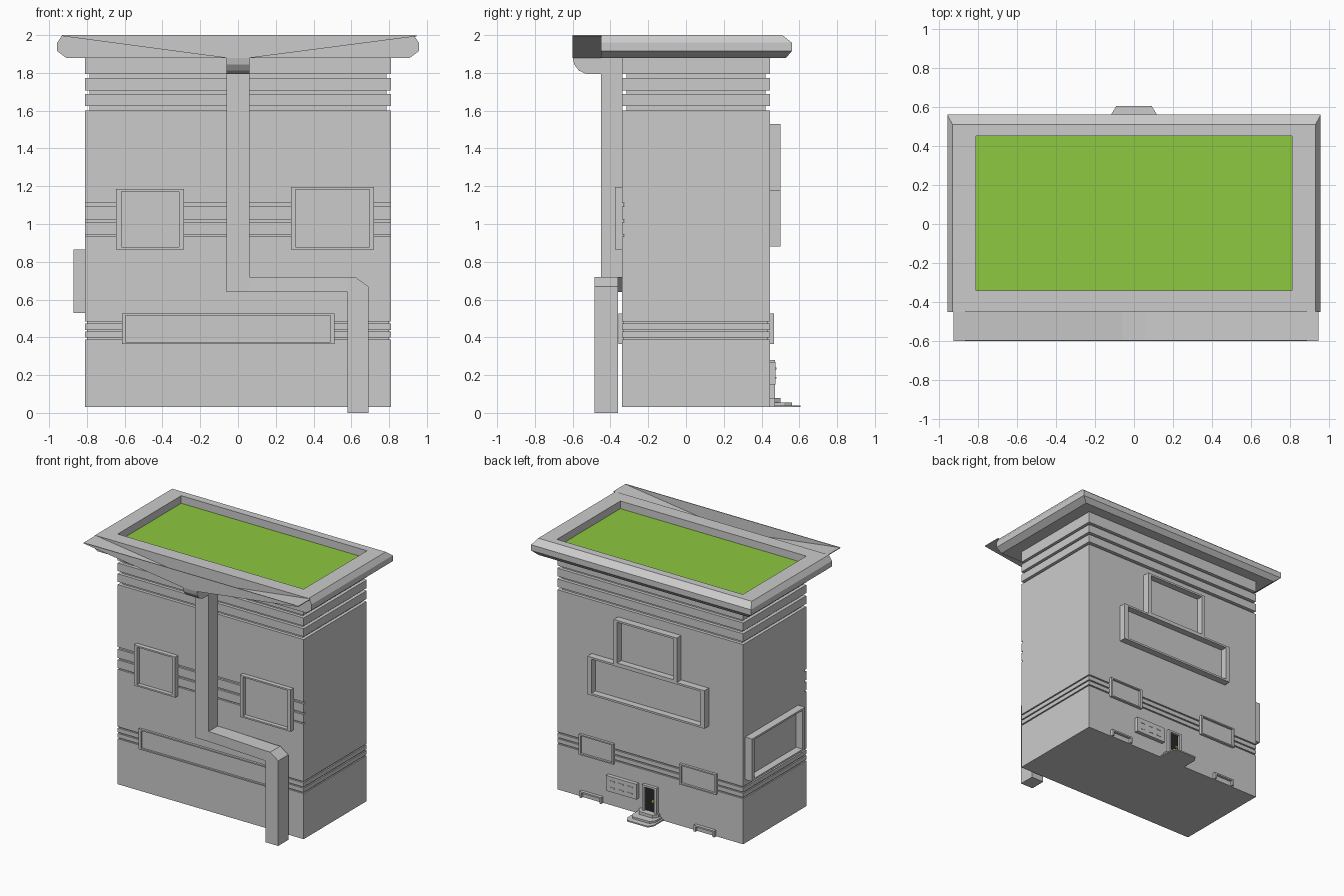
import bpy, bmesh

if "Cube" in bpy.data.objects:
    bpy.data.objects.remove(bpy.data.objects["Cube"])

def material(name, rgb):
    m = bpy.data.materials.new(name)
    m.diffuse_color = (*rgb, 1)
    m.use_nodes = True
    m.node_tree.nodes["Principled BSDF"].inputs["Base Color"].default_value = m.diffuse_color
    return m

GREEN = material("roof_green", (0.27, 0.58, 0.05))
BLACK = material("door_black", (0.02, 0.02, 0.02))
YELLOW = material("knob_yellow", (0.75, 0.7, 0.08))

def finish(name, bm, mat=None):
    bmesh.ops.recalc_face_normals(bm, faces=bm.faces)
    me = bpy.data.meshes.new(name)
    bm.to_mesh(me)
    bm.free()
    ob = bpy.data.objects.new(name, me)
    bpy.context.collection.objects.link(ob)
    if mat:
        me.materials.append(mat)
    return ob

def loft(name, rings, mat=None):
    """Skin a stack of equal-length loops and cap both ends."""
    bm = bmesh.new()
    vs = [[bm.verts.new(p) for p in r] for r in rings]
    n = len(rings[0])
    for a, b in zip(vs, vs[1:]):
        for i in range(n):
            j = (i + 1) % n
            bm.faces.new((a[i], a[j], b[j], b[i]))
    bm.faces.new(vs[0])
    bm.faces.new(vs[-1])
    return finish(name, bm, mat)

def rect(x0, x1, y0, y1, z):
    return [(x0, y0, z), (x1, y0, z), (x1, y1, z), (x0, y1, z)]

def box(name, x0, x1, y0, y1, z0, z1, mat=None):
    return loft(name, [rect(x0, x1, y0, y1, z0), rect(x0, x1, y0, y1, z1)], mat)

def prism_y(name, pts, y0, y1):
    return loft(name, [[(x, y, z) for x, z in pts] for y in (y0, y1)])

def frame(name, to3d, u0, u1, z0, z1, depth, side, bar, bottom=True):
    """Window surround on a wall; to3d maps (u, distance out of wall, z)."""
    def part(suffix, a, b, c, d, h):
        loft(name + suffix, [[to3d(a, o, c), to3d(b, o, c), to3d(b, o, d), to3d(a, o, d)]
                             for o in (-0.012, h)])
    part("_side_a", u0, u0 + side, z0, z1, depth)
    part("_side_b", u1 - side, u1, z0, z1, depth)
    part("_top", u0 + side, u1 - side, z1 - bar, z1, depth)
    if bottom:
        part("_sill", u0 + side, u1 - side, z0, z0 + bar, depth)
    part("_pane", u0 + side, u1 - side, z0, z1 - bar, 0.003)

X, YF, YB = 0.81, -0.34, 0.445
front = lambda u, o, z: (u, YF - o, z)
back = lambda u, o, z: (u, YB + o, z)
left = lambda u, o, z: (-X - o, u, z)

# Tower body with grooves: (z low, z high, inset all round, inset on front only)
grooves = [(0.388, 0.398, 0.01, 0), (0.43, 0.44, 0.01, 0), (0.473, 0.483, 0.01, 0),
           (0.935, 0.945, 0, 0.015), (1.01, 1.025, 0, 0.015), (1.093, 1.11, 0, 0.015),
           (1.602, 1.624, 0.025, 0), (1.687, 1.708, 0.025, 0), (1.772, 1.793, 0.025, 0)]
def body_ring(z, i=0, f=0):
    return rect(-X + i, X - i, YF + i + f, YB - i, z)
rings = [body_ring(0.03)]
for a, b, i, f in grooves:
    rings += [body_ring(a), body_ring(a, i, f), body_ring(b, i, f), body_ring(b)]
loft("tower_body", rings + [body_ring(1.89)])

# Roof cornice with a sunken lawn
cornice = [(1.88, 0.91, 0.53), (1.915, 0.957, 0.56), (1.96, 0.957, 0.56), (2.0, 0.93, 0.51)]
rings = [rect(-w, w, -0.45, y, z) for z, w, y in cornice]
rings += [rect(-X, X, YF, 0.45, 2.0), rect(-X, X, YF, 0.45, 1.935)]
loft("roof_cornice", rings)
box("roof_lawn", -X, X, YF, 0.45, 1.93, 1.94, GREEN)

# Funnel gutter: sloped floor and thin front wall
vee = [(-0.925, 2.0), (-0.06, 1.885), (0.06, 1.885), (0.945, 2.0)]
prism_y("gutter_floor", vee + [(x, z - 0.006) for x, z in reversed(vee)], -0.6, -0.448)
prism_y("gutter_front", vee, -0.6, -0.594)

# Drop head below the gutter
head = [(-0.6, 1.882), (-0.592, 1.845), (-0.567, 1.812), (-0.53, 1.795), (-0.44, 1.795), (-0.44, 1.882)]
loft("drop_head", [[(x, y, z) for y, z in head] for x in (-0.06, 0.06)])

# Downpipe: upper run, skewed cross run, lower run with cut elbow
box("downpipe_upper", -0.06, 0.06, -0.45, -0.335, 0.64, 1.885)
loft("downpipe_cross", [[(x, a, 0.64), (x, b, 0.64), (x, b, 0.72), (x, a, 0.72)]
                        for x, a, b in ((0.06, -0.45, -0.335), (0.58, -0.485, -0.36))])
prism_y("downpipe_lower", [(0.58, 0), (0.69, 0), (0.69, 0.67), (0.62, 0.72), (0.58, 0.72)],
        -0.485, -0.36)

# Window surrounds
frame("front_window_left", front, -0.645, -0.285, 0.865, 1.185, 0.035, 0.028, 0.012)
frame("front_window_right", front, 0.28, 0.72, 0.865, 1.195, 0.035, 0.025, 0.012)
frame("front_window_long", front, -0.615, 0.51, 0.365, 0.525, 0.018, 0.02, 0.01)
frame("back_window_wide", back, -0.51, 0.51, 0.88, 1.18, 0.055, 0.035, 0.015)
frame("back_window_upper", back, -0.27, 0.28, 1.18, 1.53, 0.055, 0.03, 0.015)
frame("back_window_low_a", back, 0.31, 0.61, 0.365, 0.525, 0.02, 0.015, 0.01)
frame("back_window_low_b", back, -0.585, -0.265, 0.365, 0.525, 0.02, 0.015, 0.01)
frame("side_window", left, -0.24, 0.42, 0.53, 0.865, 0.06, 0.03, 0.015)
frame("cellar_window_a", back, 0.41, 0.60, 0.03, 0.08, 0.025, 0.015, 0.012, False)
frame("cellar_window_b", back, -0.575, -0.395, 0.03, 0.08, 0.025, 0.015, 0.012, False)

# Mailbox panel with slots
box("mailbox_panel", 0.10, 0.365, YB - 0.01, 0.475, 0.15, 0.27)
for i in range(3):
    for j in range(2):
        x, z = 0.155 + i * 0.078, 0.185 + j * 0.05
        box("mailbox_slot", x - 0.02, x + 0.02, 0.474, 0.478, z - 0.004, z + 0.004)

# Door, its surround and knob
frame("door_surround", back, -0.07, 0.055, 0.075, 0.28, 0.025, 0.02, 0.015, False)
box("door", -0.05, 0.035, YB, 0.452, 0.075, 0.265, BLACK)
box("door_knob", -0.04, -0.022, 0.45, 0.463, 0.155, 0.173, YELLOW)

# Entrance steps with cut corners
for z0, z1, w, d in ((0.03, 0.04, 0.115, 0.605), (0.04, 0.055, 0.1, 0.56), (0.055, 0.078, 0.085, 0.50)):
    c = min(0.04, d - YB - 0.02)
    plan = [(-w, YB - 0.005), (-w, d - c), (-w + 0.025, d), (w - 0.025, d), (w, d - c), (w, YB - 0.005)]
    loft("entrance_step", [[(x, y, z) for x, y in plan] for z in (z0, z1)])
